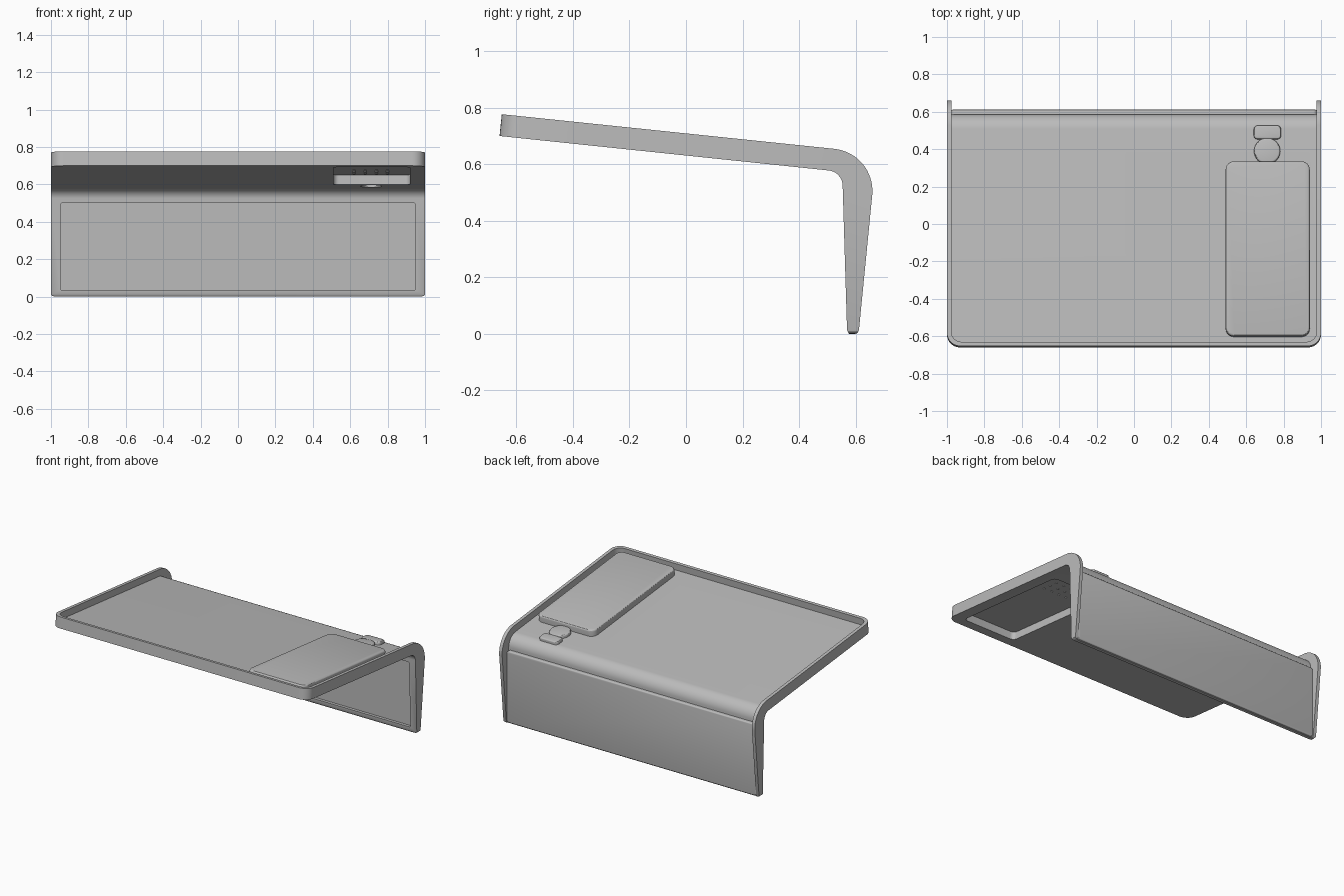
import bpy, bmesh, math
from mathutils import Matrix, Vector

if "Cube" in bpy.data.objects:
    bpy.data.objects.remove(bpy.data.objects["Cube"])

SLOPE = 0.104
# Frame lying on the sloped underside of the tray
TILT = Matrix.Translation((0, 0, 0.631)) @ Matrix.Rotation(-math.atan(SLOPE), 4, 'X')

grey = bpy.data.materials.new("plain_grey")
grey.use_nodes = True
colour = (0.5, 0.5, 0.5, 1)
grey.diffuse_color = colour
grey.node_tree.nodes["Principled BSDF"].inputs["Base Color"].default_value = colour


def finish(name, bm):
    bmesh.ops.recalc_face_normals(bm, faces=bm.faces)
    mesh = bpy.data.meshes.new(name)
    bm.to_mesh(mesh)
    bm.free()
    ob = bpy.data.objects.new(name, mesh)
    bpy.context.collection.objects.link(ob)
    mesh.materials.append(grey)
    return ob


def bevel(bm, test, radius, steps):
    edges = [e for e in bm.edges if test(*[v.co for v in e.verts])]
    bmesh.ops.bevel(bm, geom=edges, offset=radius, segments=steps, profile=0.5, affect='EDGES')


def fillet(corner, before, after, r, steps=12):
    """Points of a right-angle-like corner rounded with radius r."""
    c, a, b = Vector(corner), Vector(before), Vector(after)
    u, v = (a - c).normalized(), (b - c).normalized()
    half = u.angle(v) / 2
    p, q = c + u * r / math.tan(half), c + v * r / math.tan(half)
    centre = c + (u + v).normalized() * r / math.sin(half)
    arc = [(p - centre).lerp(q - centre, i / steps).normalized() for i in range(steps + 1)]
    return [tuple(centre + d * r) for d in arc]


def extrude_profile(name, points, half_width, front_r, foot_r=0):
    """Side profile (y, z) swept across x, with rounded front corners and feet."""
    bm = bmesh.new()
    face = bm.faces.new([bm.verts.new((-half_width, y, z)) for y, z in points])
    ext = bmesh.ops.extrude_face_region(bm, geom=[face])
    moved = [g for g in ext["geom"] if isinstance(g, bmesh.types.BMVert)]
    bmesh.ops.translate(bm, verts=moved, vec=(2 * half_width, 0, 0))
    bmesh.ops.recalc_face_normals(bm, faces=bm.faces)
    same = lambda a, b: abs(a.x - b.x) < 1e-4
    bevel(bm, lambda a, b: same(a, b) and max(a.y, b.y) < -0.6, front_r, 8)
    if foot_r:
        bevel(bm, lambda a, b: same(a, b) and max(a.z, b.z) < 0.001, foot_r, 5)
    return finish(name, bm)


def rounded_block(name, x, y, z, r, edge=0, steps=6, matrix=Matrix()):
    """Block with rounded upright corners and an optional soft top edge."""
    bm = bmesh.new()
    bmesh.ops.create_cube(bm, size=1)
    for v in bm.verts:
        v.co = [lim[0] if c < 0 else lim[1] for c, lim in zip(v.co, (x, y, z))]
    bevel(bm, lambda a, b: abs(a.z - b.z) > 1e-4, r, steps)
    if edge:
        bevel(bm, lambda a, b: min(a.z, b.z) > z[1] - 1e-4, edge, 3)
    bm.transform(matrix)
    return finish(name, bm)


def disc(name, x, y, z, r, edge=0, sides=40):
    bm = bmesh.new()
    bmesh.ops.create_cone(bm, cap_ends=True, segments=sides, radius1=r, radius2=r,
                          depth=z[1] - z[0],
                          matrix=Matrix.Translation((x, y, sum(z) / 2)))
    if edge:
        bevel(bm, lambda a, b: min(a.z, b.z) > z[1] - 1e-4, edge, 3)
    bm.transform(TILT)
    return finish(name, bm)


def cut(targets, cutter):
    cutter.hide_render = True
    for ob in targets:
        mod = ob.modifiers.new("cut", 'BOOLEAN')
        mod.operation, mod.solver, mod.object = 'DIFFERENCE', 'EXACT', cutter
        bpy.context.view_layer.objects.active = ob
        bpy.ops.object.modifier_apply(modifier=mod.name)
    bpy.data.objects.remove(cutter)


# Shelf body: sloped top, rounded bend and tapering leg
top_front, bottom_front = (-0.652, 0.777), (-0.66, 0.70)
outer = fillet((0.674, 0.639), top_front, (0.61, 0), 0.15, 20)
inner = fillet((0.553, 0.573), (0.57, 0), bottom_front, 0.055)
profile = [bottom_front, top_front] + outer + [
    (0.612, 0.012), (0.605, 0), (0.577, 0), (0.57, 0.012)] + inner
body = extrude_profile("shelf_body", profile, 1.0, 0.07, 0.03)

# Hollow above the thin skin, leaving a raised rim and side flanges
floor_front = (-0.635, 0.661 + 0.635 * SLOPE)
skin = fillet((0.584, 0.600), floor_front, (0.6, 0), 0.085)
hollow = [floor_front] + skin + [(0.603, -0.1), (0.9, -0.1), (0.9, 1.2), (-0.60, 1.2)]
hollow[-1] = (floor_front[0] + 0.03, floor_front[1] + 0.29)
cut([body], extrude_profile("hollow_cutter", hollow, 0.977, 0.055))

# Raised back panel on the leg, pressed out from the front
panel = rounded_block("back_panel", (-0.978, 0.978), (-0.51, -0.004), (0.575, 0.611),
                      0.02, 0.008, matrix=Matrix.Rotation(-math.pi / 2, 4, 'X') @ Matrix.Scale(1, 4))
recess = rounded_block("leg_cutter", (-0.95, 0.95), (-0.5, -0.035), (0.5, 0.59), 0.01,
                       matrix=Matrix.Rotation(-math.pi / 2, 4, 'X'))
cut([body, panel], recess)

# Raised pod on the tray, open from below
pod = rounded_block("tray_pod", (0.49, 0.94), (-0.61, 0.33), (0.01, 0.076), 0.045, 0.012,
                    matrix=TILT)
cut([body, pod], rounded_block("pod_cutter", (0.51, 0.92), (-0.59, 0.312), (-0.05, 0.052),
                               0.03, matrix=TILT))

# Round and oblong bosses behind the pod
round_boss = disc("round_boss", 0.712, 0.388, (0.01, 0.052), 0.07, 0.01)
oblong_boss = rounded_block("oblong_boss", (0.64, 0.787), (0.452, 0.525), (0.005, 0.05),
                            0.022, 0.008, matrix=TILT)
cut([body, round_boss], disc("boss_cutter", 0.712, 0.388, (-0.05, 0.022), 0.056))

# Small studs under the pod ceiling
for i in range(4):
    for j in range(4):
        disc("ceiling_stud", 0.62 + i * 0.06, 0.06 + j * 0.06, (0.048, 0.053), 0.008, sides=10)

# Smooth shading that keeps crisp edges
for ob in bpy.data.objects:
    ob.select_set(ob.type == 'MESH')
bpy.context.view_layer.objects.active = body
bpy.ops.object.shade_smooth_by_angle(angle=math.radians(30))
